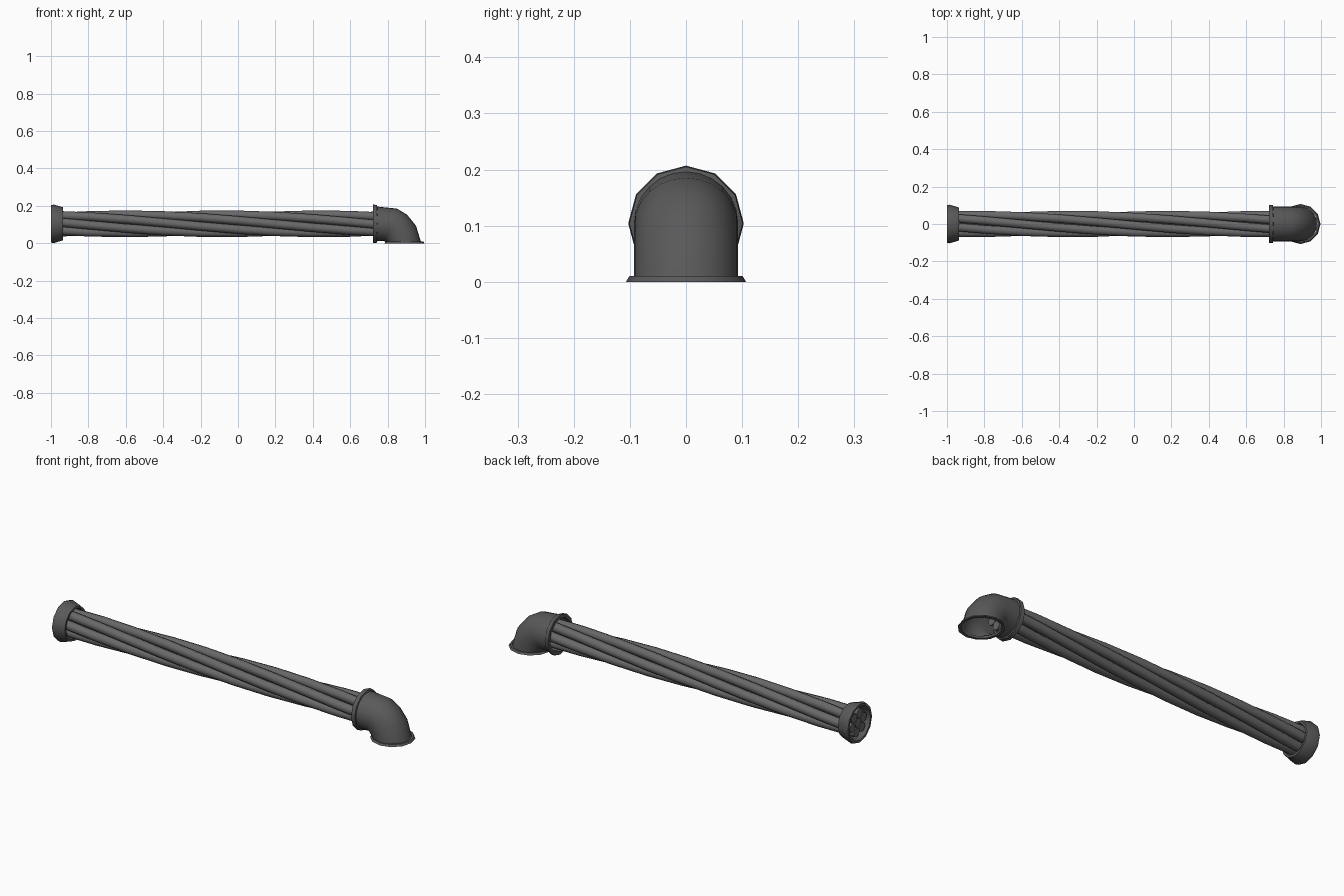
import bpy, bmesh, math
from mathutils import Vector

if "Cube" in bpy.data.objects:
    bpy.data.objects.remove(bpy.data.objects["Cube"])

AXIS_Z = 0.104


def material(name, value):
    mat = bpy.data.materials.new(name)
    mat.diffuse_color = (value, value, value, 1)
    mat.use_nodes = True
    mat.node_tree.nodes["Principled BSDF"].inputs["Base Color"].default_value = mat.diffuse_color
    return mat


FITTING = material("dark_fitting", 0.10)
CABLE = material("dark_cable", 0.14)


def loft(name, stations, sides, mat, capped=False, closed=False):
    """Skin rings given as (centre, tilt, radius); tilt 0 faces +x, pi/2 faces -z."""
    bm = bmesh.new()
    rings = []
    for centre, tilt, radius in stations:
        up = Vector((math.sin(tilt), 0, math.cos(tilt)))
        ring = []
        for i in range(sides):
            a = 2 * math.pi * i / sides
            ring.append(bm.verts.new(Vector(centre) + radius * (up * math.cos(a) + Vector((0, math.sin(a), 0)))))
        rings.append(ring)
    pairs = list(zip(rings, rings[1:]))
    if closed:
        pairs.append((rings[-1], rings[0]))
    for r0, r1 in pairs:
        for i in range(sides):
            j = (i + 1) % sides
            bm.faces.new((r0[i], r0[j], r1[j], r1[i]))
    if capped:
        bm.faces.new(rings[0])
        bm.faces.new(rings[-1])
    bmesh.ops.recalc_face_normals(bm, faces=bm.faces)
    mesh = bpy.data.meshes.new(name)
    bm.to_mesh(mesh)
    bm.free()
    mesh.materials.append(mat)
    obj = bpy.data.objects.new(name, mesh)
    bpy.context.collection.objects.link(obj)
    bpy.ops.object.select_all(action='DESELECT')
    bpy.context.view_layer.objects.active = obj
    obj.select_set(True)
    bpy.ops.object.shade_smooth_by_angle(angle=math.radians(40))
    return obj


def along_x(profile):
    return [((x, 0, AXIS_Z), 0, r) for x, r in profile]


# Twisted cable strands around a straight core
X0, X1, STEPS = -0.99, 0.79, 9
TWIST, START, OFFSET, STRAND = 2.0, -0.25, 0.048, 0.0235
for k in range(6):
    path = []
    for s in range(STEPS + 1):
        x = X0 + (X1 - X0) * s / STEPS
        a = START + k * math.pi / 3 + TWIST * (x - X0)
        path.append(((x, OFFSET * math.cos(a), AXIS_Z + OFFSET * math.sin(a)), 0, STRAND))
    loft(f"strand_{k + 1}", path, 10, CABLE, capped=True)
loft("core_strand", along_x([(X0, STRAND), (X1, STRAND)]), 10, CABLE, capped=True)

# Chamfered collar at the open end
loft("end_collar", along_x([(-1, 0.088), (-1, 0.1), (-0.985, 0.103), (-0.935, 0.088),
                            (-0.935, 0.077), (-0.985, 0.08)]), 12, FITTING, closed=True)

# Lip where the bundle enters the elbow
loft("elbow_lip", along_x([(0.722, 0.085), (0.722, 0.103), (0.742, 0.101), (0.745, 0.092),
                           (0.74, 0.085)]), 12, FITTING, closed=True)

# Elbow shell bending down to the floor
BEND_X, BEND_Z, BEND_R = 0.775, 0.0, 0.107
elbow = along_x([(0.735, 0.093)])
for degrees in (22, 40, 62):
    t = math.radians(degrees)
    elbow.append(((BEND_X + BEND_R * math.sin(t), 0, BEND_Z + BEND_R * math.cos(t)), t, 0.093))
elbow.append(((0.885, 0, 0.008), math.pi / 2, 0.093))
loft("elbow", elbow, 24, FITTING)

# Floor flange under the elbow
loft("floor_flange", [((0.89, 0, z), math.pi / 2, r) for z, r in
                      [(0.01, 0.091), (0.01, 0.101), (0, 0.107), (0, 0.093)]], 12, FITTING, closed=True)
